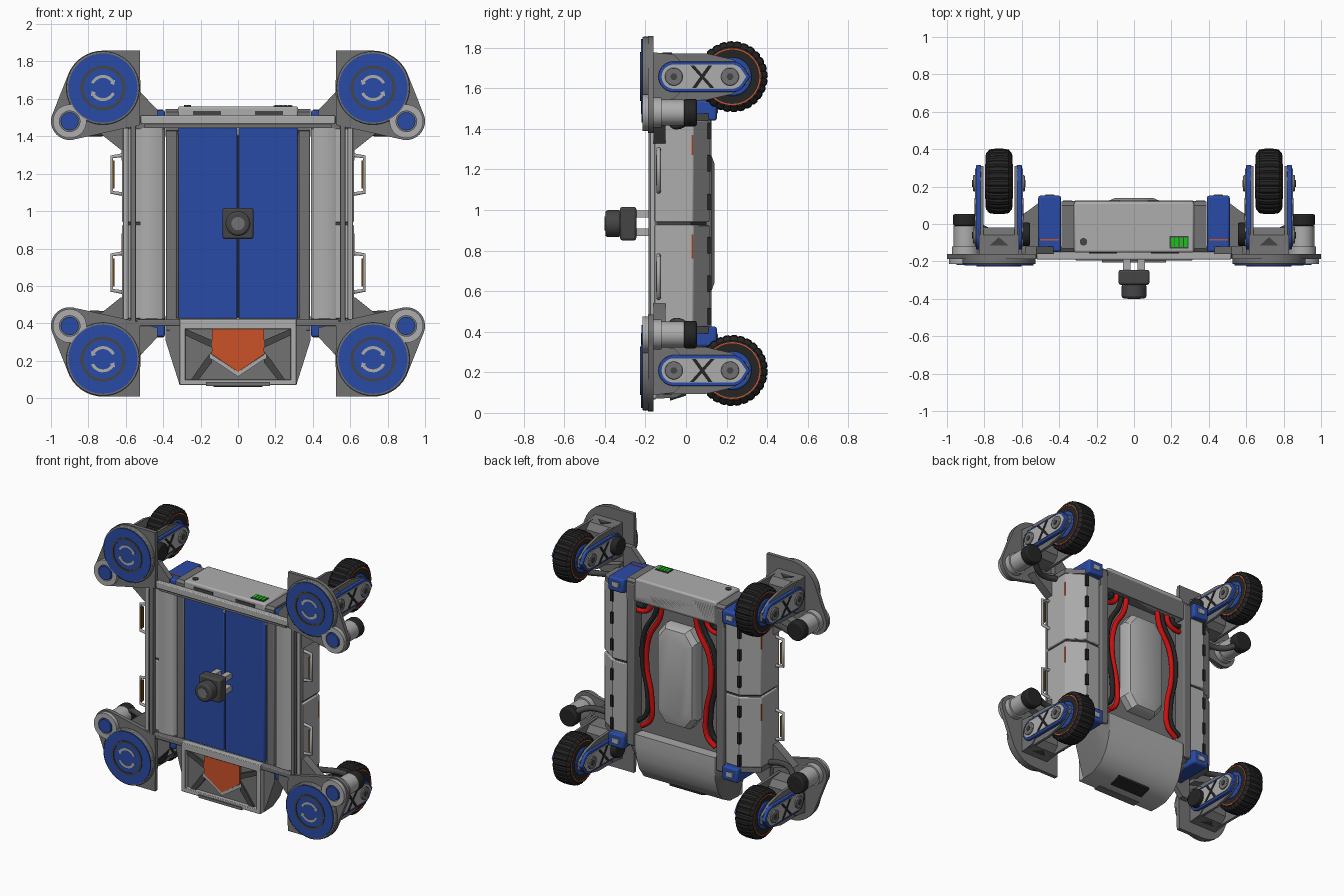
import bpy, bmesh
from math import sin, cos, pi, radians
from mathutils import Vector, geometry

if "Cube" in bpy.data.objects:
    bpy.data.objects.remove(bpy.data.objects["Cube"])

ZM = 0.933  # height of the horizontal symmetry plane; every part has its origin there


def mat(name, *c):
    m = bpy.data.materials.new(name)
    m.diffuse_color = (*c, 1)
    m.use_nodes = True
    m.node_tree.nodes["Principled BSDF"].inputs["Base Color"].default_value = m.diffuse_color
    return m


BLUE = mat("blue", 0.023, 0.07, 0.38)
ORANGE = mat("orange", 0.6, 0.085, 0.02)
RED = mat("red", 0.6, 0.005, 0.005)
BLACK = mat("black", 0.018, 0.018, 0.018)
DARK = mat("dark_grey", 0.06, 0.06, 0.062)
MID = mat("mid_grey", 0.17, 0.17, 0.17)
LIGHT = mat("light_grey", 0.42, 0.42, 0.42)
GREEN = mat("green", 0.01, 0.55, 0.01)
BROWN = mat("brown", 0.12, 0.06, 0.01)


def finish(ob, m, mir, bevel=0):
    bpy.context.collection.objects.link(ob)
    ob.location.z = ZM
    ob.data.materials.append(m)
    if bevel:
        b = ob.modifiers.new("bevel", 'BEVEL')
        b.width, b.segments, b.limit_method, b.angle_limit = bevel, 2, 'ANGLE', radians(40)
    if mir:
        mm = ob.modifiers.new("mirror", 'MIRROR')
        mm.use_axis = ('x' in mir, False, 'z' in mir)
        mm.use_mirror_merge = False
    return ob


def loft(name, rings, m, mir='', bevel=0):
    """Skin through equal-length point rings and cap both ends."""
    bm = bmesh.new()
    vs = [[bm.verts.new((p[0], p[1], p[2] - ZM)) for p in r] for r in rings]
    n = len(vs[0])
    for a, b in zip(vs, vs[1:]):
        for i in range(n):
            bm.faces.new((a[i], a[(i + 1) % n], b[(i + 1) % n], b[i]))
    bm.faces.new(vs[0])
    bm.faces.new(vs[-1][::-1])
    bmesh.ops.recalc_face_normals(bm, faces=bm.faces)
    me = bpy.data.meshes.new(name)
    bm.to_mesh(me)
    bm.free()
    return finish(bpy.data.objects.new(name, me), m, mir, bevel)


def put(axis, p, t):
    return {'x': (t, p[0], p[1]), 'y': (p[0], t, p[1]), 'z': (p[0], p[1], t)}[axis]


def prism(name, axis, pts, a, b, m, mir='', bevel=0):
    return loft(name, [[put(axis, p, t) for p in pts] for t in (a, b)], m, mir, bevel)


def box(name, x, y, z, m, mir='', bevel=0):
    return prism(name, 'z', [(x[0], y[0]), (x[1], y[0]), (x[1], y[1]), (x[0], y[1])], *z, m, mir, bevel)


def circ(c, r, n=40):
    return [(c[0] + r * cos(2 * pi * i / n), c[1] + r * sin(2 * pi * i / n)) for i in range(n)]


def disc(name, axis, c, r, a, b, m, mir='', bevel=0, n=40):
    return prism(name, axis, circ(c, r, n), a, b, m, mir, bevel)


def ring(name, axis, c, r0, r1, a, b, m, mir=''):
    """Flat washer: the last ring of the closed section joins the first."""
    prof = [(r0, a), (r1, a), (r1, b), (r0, b)]
    ob = loft(name, [[put(axis, circ(c, r)[i], t) for i in range(40)] for r, t in prof + prof[:1]], m, mir)
    bm = bmesh.new()
    bm.from_mesh(ob.data)
    bmesh.ops.delete(bm, geom=[f for f in bm.faces if len(f.verts) > 4], context='FACES_ONLY')
    bmesh.ops.remove_doubles(bm, verts=bm.verts, dist=1e-5)
    bmesh.ops.recalc_face_normals(bm, faces=bm.faces)
    bm.to_mesh(ob.data)
    bm.free()


def hull(pts):
    return [pts[i] for i in geometry.convex_hull_2d([Vector(p) for p in pts])]


def tube(name, pts, r, m, mir='', smooth=True):
    cu = bpy.data.curves.new(name, 'CURVE')
    cu.dimensions, cu.bevel_depth, cu.bevel_resolution, cu.use_fill_caps = '3D', r, 3, True
    s = cu.splines.new('BEZIER')
    s.bezier_points.add(len(pts) - 1)
    for bp, p in zip(s.bezier_points, pts):
        bp.co = (p[0], p[1], p[2] - ZM)
        bp.handle_left_type = bp.handle_right_type = 'AUTO' if smooth else 'VECTOR'
    return finish(bpy.data.objects.new(name, cu), m, mir)


# Central body and front doors
box("body_core", (-.385, .385), (-.13, .04), (.38, 1.5), MID)
box("front_door", (.004, .318), (-.155, -.12), (.425, 1.445), BLUE, 'x', .006)
box("door_frame", (.325, .385), (-.145, .125), (.36, 1.52), MID, 'x', .008)
prism("front_side_panel", 'z', [(.39, -.13), (.405, -.15), (.44, -.163), (.49, -.165), (.525, -.15), (.525, -.05), (.39, -.05)],
      .425, 1.445, LIGHT, 'x')
box("cross_bar", (-.52, .52), (-.19, -.15), (1.465, 1.512), LIGHT, '', .006)
box("cross_bar_lip", (-.5, .5), (-.175, -.12), (1.445, 1.465), MID)
box("lower_bar", (.3, .54), (-.185, -.14), (.385, .42), MID, 'x', .006)

# Side pods, split halfway up
prism("side_pod", 'z', [(.39, .11), (.5, .115), (.62, .035), (.62, -.155), (.39, -.13)], .94, 1.44, LIGHT, 'xz', .006)
prism("side_pod_core", 'z', [(.4, .1), (.49, .1), (.605, .025), (.605, -.145), (.4, -.12)], .43, 1.44, DARK, 'x')
prism("pod_end_cap", 'z', [(.39, .12), (.5, .12), (.62, .03), (.62, -.16), (.39, -.15)], 1.44, 1.475, MID, 'xz')
box("pod_edge_rail", (.545, .575), (-.185, -.15), (.4, 1.46), MID, 'x', .004)
box("pod_edge_strip", (.585, .615), (-.175, -.15), (.42, 1.445), LIGHT, 'x', .004)
box("pod_stripe_upper", (.615, .6225), (.026, .034), (1.27, 1.37), ORANGE, 'x')
box("pod_stripe_lower", (.615, .6225), (.026, .034), (.76, .88), ORANGE, 'x')
for i, z in enumerate((1.0, 1.19, 1.35)):
    box(f"pod_hinge_{i}", (.492, .512), (.1, .125), (z, z + .08), BLACK, 'xz')
tube("side_handle", [(.61, -.135, 1.09), (.675, -.135, 1.1), (.675, -.135, 1.29), (.61, -.135, 1.3)], .011, LIGHT, 'xz', False)
box("handle_grip", (.66, .672), (-.148, -.122), (1.12, 1.27), BROWN, 'xz')

# Blue corner blocks
box("corner_block", (.39, .512), (-.15, .152), (1.44, 1.54), BLUE, 'xz', .012)
box("corner_block_badge", (.425, .477), (.14, .157), (1.475, 1.51), LIGHT, 'xz', .004)
box("corner_block_line", (.4, .505), (-.088, -.08), (1.53, 1.543), ORANGE, 'xz')

# Top equipment box
prism("top_box_frame", 'x', [(-.15, 1.43), (-.15, 1.53), (-.13, 1.545), (.1, 1.545), (.12, 1.53), (.12, 1.4), (.03, 1.4)],
      -.388, .388, MID)
box("top_box", (-.322, .322), (-.153, .12), (1.4, 1.56), LIGHT, '', .012)
box("top_box_slot", (.09, .24), (-.158, -.14), (1.515, 1.535), DARK, 'x')
disc("top_knob", 'z', (-.27, -.095), .02, 1.55, 1.566, DARK)
box("charge_screen", (.19, .292), (-.13, -.065), (1.55, 1.564), DARK)
for i in range(4):
    box(f"charge_cell_{i}", (.197 + i * .023, .216 + i * .023), (-.123, -.072), (1.56, 1.567), GREEN)

# Lower hull with tapered cheeks
prof = [(-.15, .43), (.125, .45), (.125, .37), (.115, .28), (.085, .19), (.03, .115), (-.05, .075), (-.15, .07)]
side = [(-.14, .42), (.105, .44), (.1, .4), (.085, .36), (.05, .34), (0, .325), (-.07, .315), (-.14, .31)]
low = lambda x, s: [(x, *p) for p in s]
loft("lower_hull", [low(x, prof) for x in (-.312, .312)], LIGHT)
loft("lower_hull_cheek", [low(.312, prof), low(.388, side)], MID, 'x')
loft("hull_vent", [[(x, y, z) for y, z in ((-.08, .06), (.0, .085), (.0, .11), (-.08, .09))] for x in (-.13, .13)], BLACK)
box("nose_sill", (-.17, .17), (-.205, -.15), (.066, .085), MID)

# Nose frame with shield
for n, x, z in (("top", (-.312, .312), (.37, .42)), ("bottom", (-.312, .312), (.07, .1)), ("left", (-.312, -.28), (.08, .4)),
                ("right", (.28, .312), (.08, .4))):
    box(f"nose_frame_{n}", x, (-.195, -.14), z, LIGHT, '', .004)
box("nose_back", (-.29, .29), (-.165, -.14), (.09, .38), MID)
prism("nose_shield", 'y', [(-.14, .37), (.14, .37), (.14, .235), (0, .14), (-.14, .235)], -.185, -.15, ORANGE)
prism("nose_shield_edge", 'y', [(-.15, .24), (0, .14), (.15, .24), (.15, .215), (0, .115), (-.15, .215)], -.18, -.15, LIGHT)
prism("nose_brace_upper", 'y', [(.14, .31), (.28, .37), (.28, .335), (.14, .27)], -.178, -.15, DARK, 'x')
prism("nose_brace_lower", 'y', [(.14, .25), (.18, .2), (.25, .1), (.21, .1), (.14, .19)], -.178, -.15, DARK, 'x')

# Back bay: rounded tank and hoses
def octa(w, a, b, c):
    return [(-w + c, a), (w - c, a), (w, a + c * 1.3), (w, b - c * 1.3), (w - c, b), (-w + c, b), (-w, b - c * 1.3), (-w, a + c * 1.3)]
loft("back_tank", [[put('y', p, y) for p in octa(w, .58 + d, 1.29 - d, .06)]
                   for w, d, y in ((.155, 0, .03), (.155, 0, .09), (.135, .02, .125), (.1, .06, .14))], LIGHT)
path = [(.13, 1.42), (.15, 1.31), (.235, 1.15), (.255, .95), (.215, .72), (.225, .56), (.29, .5)]
tube("red_hose", [(x, .08, z) for x, z in path], .018, RED, 'x')
tube("black_hose", [(x + .038, .075, z + .025) for x, z in path], .017, BLACK, 'x')
for i, m in enumerate((RED, BLACK)):
    d = i * .04
    tube(f"short_hose_{i}", [(.215 + d, .08, 1.42), (.225 + d, .08, 1.36 + d / 2), (.27, .08, 1.325 + d), (.34, .08, 1.32 + d)], .017, m, 'x')

# Front sensor on four posts
for i, z in enumerate((.89, .98)):
    box(f"sensor_post_{i}", (.02, .06), (-.25, -.14), (z - .018, z + .018), LIGHT, 'x')
box("sensor_block", (-.083, .083), (-.325, -.245), (.85, 1.016), DARK, '', .012)
disc("sensor_barrel", 'y', (0, .933), .066, -.398, -.32, DARK, '', .012)
disc("sensor_lens", 'y', (0, .933), .035, -.401, -.39, MID)

# Corner mounting plates, discs and motors (mirrored to all four corners)
C, S = (.722, 1.658), (.9, 1.48)
prism("corner_plate", 'y', hull(circ(C, .2) + circ(S, .1) + [(.525, 1.858), (.525, 1.46)]), -.187, -.16, MID, 'xz')
prism("plate_gusset_outer", 'y', [(.6, 1.32), (.63, 1.33), (.78, 1.45), (.6, 1.5)], -.16, -.1, MID, 'xz')
prism("plate_gusset_inner", 'y', [(.43, 1.49), (.43, 1.54), (.52, 1.635), (.58, 1.635), (.58, 1.45)], -.16, -.12, MID, 'xz')
disc("steer_disc_rim", 'y', C, .196, -.215, -.18, MID, 'xz', .006)
disc("steer_disc", 'y', C, .185, -.222, -.2, BLUE, 'xz')
ring("steer_disc_ring", 'y', C, .105, .12, -.227, -.21, DARK, 'xz')
for k in range(2):
    t = lambda d, r: (C[0] + r * cos(radians(d + 180 * k)), C[1] + r * sin(radians(d + 180 * k)))
    ds = range(25, 146, 12)
    prism(f"steer_arrow_{k}", 'y', [t(d, .07) for d in ds] + [t(145, .08), t(165, .062), t(145, .044)]
          + [t(d, .054) for d in reversed(ds)], -.226, -.21, LIGHT, 'xz')
ring("small_disc_ring", 'y', S, .055, .09, -.215, -.18, LIGHT, 'xz')
disc("small_disc", 'y', S, .048, -.22, -.18, BLUE, 'xz')
disc("motor_body", 'y', S, .064, -.16, -.01, LIGHT, 'xz')
disc("motor_flange", 'y', S, .074, -.16, -.12, LIGHT, 'xz')
disc("motor_cap", 'y', S, .068, -.01, .053, BLACK, 'xz', .01)
tube("motor_cable", [(.87, .02, 1.45), (.8, -.03, 1.42), (.72, -.06, 1.42), (.6, -.06, 1.44)], .02, DARK, 'xz')

# Wheel carriers
Z, X0 = 1.657, .722
prism("carrier_block", 'x', [(-.16, Z - .12), (-.16, Z + .12), (-.06, Z + .11), (-.02, Z + .07), (-.02, Z - .07), (-.06, Z - .11)],
      .615, .83, MID, 'xz')
prism("carrier_mark", 'z', [(.672, -.115), (.772, -.115), (.722, -.07)], Z + .1, Z + .119, DARK, 'xz')
disc("carrier_pivot", 'x', (-.055, Z), .062, .555, .61, BLACK, 'xz', .008)
arm = lambda r: hull(circ((-.06, Z), r) + circ((.225, Z), r) + [(.225 + r * 1.2, Z)])
for side_name, s in (("outer", 1), ("inner", -1)):
    at = lambda d0, d1: (X0 + s * d0, X0 + s * d1)
    prism(f"arm_plate_{side_name}", 'x', [(-.16, Z - .125), (-.16, Z + .115), (.1, Z + .115), (.23, Z + .085), (.31, Z + .03),
          (.31, Z - .03), (.23, Z - .085), (.1, Z - .115)], *at(.082, .1), MID, 'xz')
    prism(f"arm_cover_{side_name}", 'x', arm(.076), *at(.095, .122), BLUE, 'xz', .004)
    prism(f"arm_insert_{side_name}", 'x', arm(.06), *at(.12, .128), LIGHT, 'xz')
    for i, y in enumerate((-.06, .217)):
        disc(f"arm_boss_{side_name}_{i}", 'x', (y, Z), .044, *at(.12, .138), MID, 'xz', .004)
        disc(f"arm_bolt_{side_name}_{i}", 'x', (y, Z), .018, *at(.13, .143), DARK, 'xz', n=6)
    for i, k in enumerate((-1, 1)):
        prism(f"arm_cross_brace_{side_name}_{i}", 'x', [(.075 - .045 * k, Z - .056), (.095 - .045 * k, Z - .056),
              (.085 + .045 * k, Z + .056), (.065 + .045 * k, Z + .056)], *at(.125, .132), BLACK, 'xz')
    # wheel side details
    W = (.228, Z)
    ring(f"wheel_ring_{side_name}", 'x', W, .134, .14, *at(.06, .0715), ORANGE, 'xz')
    disc(f"wheel_hub_{side_name}", 'x', W, .095, *at(.05, .075), BLUE, 'xz', .006)

# Tyres with tread notches
tread = lambda r, n=112: [(W[0] + (r - .006 * (i % 4 > 2)) * cos(2 * pi * i / n),
                           W[1] + (r - .006 * (i % 4 > 2)) * sin(2 * pi * i / n)) for i in range(n)]
loft("tyre", [[put('x', p, X0 + d) for p in tread(r)] for d, r in ((-.068, .12), (-.07, .148), (-.052, .17), (-.02, .175),
     (.02, .175), (.052, .17), (.07, .148), (.068, .12))], BLACK, 'xz')

# Smooth shading with sharp edges kept
bpy.ops.object.select_all(action='DESELECT')
for ob in bpy.context.scene.objects:
    if ob.type == 'MESH':
        ob.select_set(True)
        bpy.context.view_layer.objects.active = ob
bpy.ops.object.shade_smooth_by_angle(angle=radians(32))
